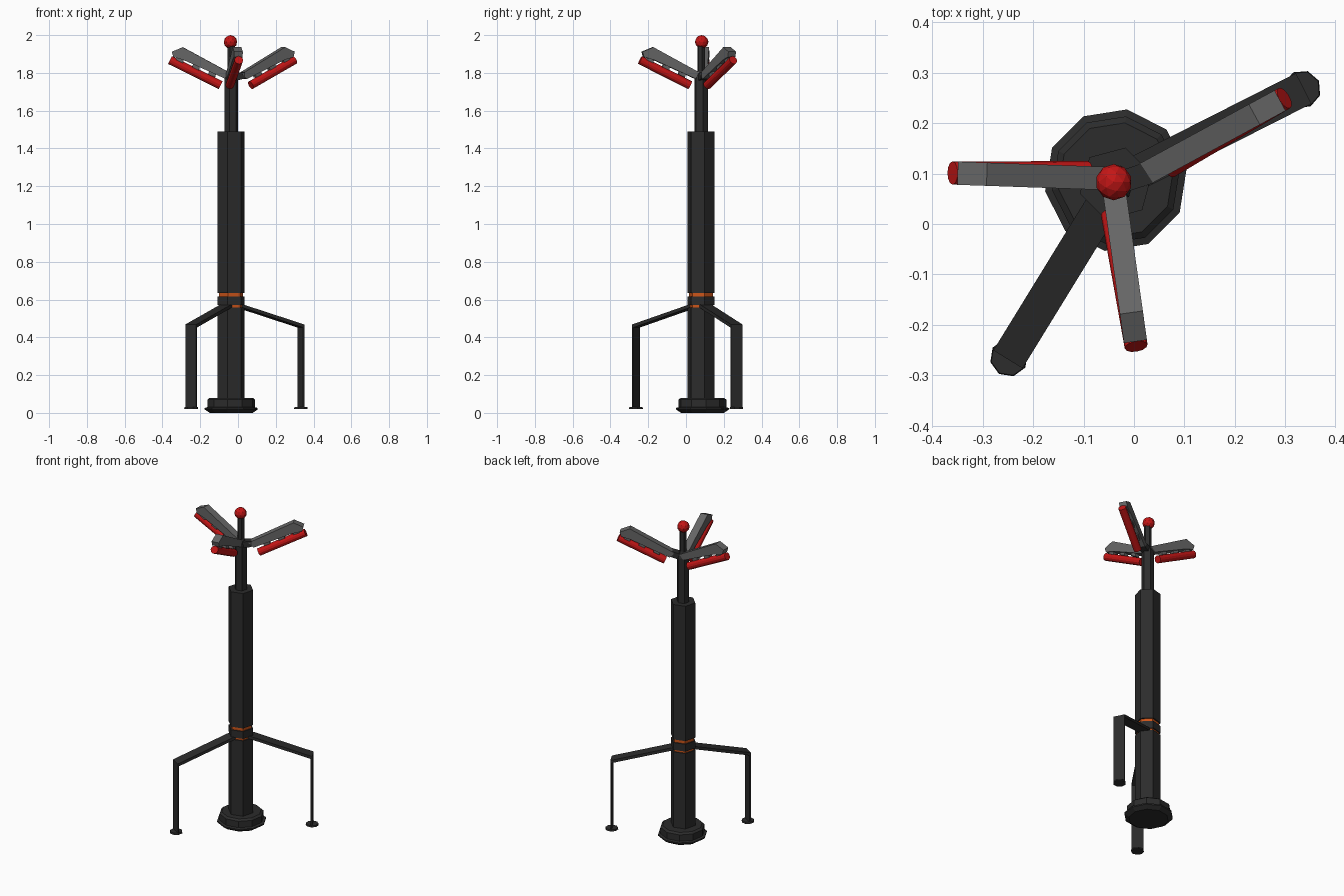
import bpy, bmesh
from math import radians, cos, sin, pi
from mathutils import Vector, Matrix

if "Cube" in bpy.data.objects:
    bpy.data.objects.remove(bpy.data.objects["Cube"])

CX, CY = -0.036, 0.08


def material(name, rgb):
    m = bpy.data.materials.new(name)
    m.diffuse_color = (*rgb, 1)
    m.use_nodes = True
    m.node_tree.nodes["Principled BSDF"].inputs["Base Color"].default_value = m.diffuse_color
    return m


DARK = material("dark_metal", (0.025, 0.025, 0.025))
GREY = material("mid_grey", (0.13, 0.13, 0.13))
RED = material("red", (0.55, 0.008, 0.008))
ORANGE = material("orange", (0.6, 0.09, 0.01))


def finish(bm, name, mat):
    bmesh.ops.recalc_face_normals(bm, faces=bm.faces)
    me = bpy.data.meshes.new(name)
    bm.to_mesh(me)
    bm.free()
    ob = bpy.data.objects.new(name, me)
    bpy.context.collection.objects.link(ob)
    me.materials.append(mat)
    return ob


def lathe(name, profile, sides, offset, mat, x=CX, y=CY):
    """Faceted stack of (radius, z) rings, capped at both ends."""
    bm = bmesh.new()
    rings = [[bm.verts.new((x + r * cos(offset + 2 * pi * i / sides),
                            y + r * sin(offset + 2 * pi * i / sides), z))
              for i in range(sides)] for r, z in profile]
    for a, b in zip(rings, rings[1:]):
        for i in range(sides):
            j = (i + 1) % sides
            bm.faces.new((a[i], a[j], b[j], b[i]))
    bm.faces.new(rings[0])
    bm.faces.new(rings[-1])
    return finish(bm, name, mat)


def prism(name, profile, width, angle, origin, mat):
    """Side profile (distance, z) extruded sideways and turned to an angle."""
    bm = bmesh.new()
    f = bm.faces.new([bm.verts.new((u, -width / 2, z)) for u, z in profile])
    ext = bmesh.ops.extrude_face_region(bm, geom=[f])["geom"]
    bmesh.ops.translate(bm, vec=(0, width, 0),
                        verts=[v for v in ext if isinstance(v, bmesh.types.BMVert)])
    bm.transform(Matrix.Translation((*origin, 0)) @ Matrix.Rotation(angle, 4, 'Z'))
    return finish(bm, name, mat)


def rod(name, a, b, r, sides, mat):
    bm = bmesh.new()
    d = b - a
    bmesh.ops.create_cone(bm, cap_ends=True, segments=sides, radius1=r, radius2=r,
                          depth=d.length)
    bm.transform(Matrix.Translation((a + b) / 2) @ d.to_track_quat('Z', 'Y').to_matrix().to_4x4())
    return finish(bm, name, mat)


# Ten-sided base and hexagonal column
HEX = radians(15)
lathe("base", [(0.115, 0), (0.142, 0.018), (0.142, 0.026), (0.128, 0.03),
               (0.128, 0.07), (0.115, 0.08)], 10, radians(9), DARK, CX, 0.087)
lathe("lower_column", [(0.074, 0.07), (0.074, 0.557)], 6, HEX, DARK)
lathe("orange_band", [(0.066, 0.54), (0.066, 0.65)], 6, HEX, ORANGE)
lathe("collar", [(0.074, 0.57), (0.074, 0.616)], 6, HEX, DARK)
lathe("upper_column", [(0.074, 0.636), (0.074, 1.49)], 6, HEX, DARK)
lathe("mast", [(0.037, 1.48), (0.037, 1.77), (0.021, 1.81), (0.021, 1.95)], 6, HEX, DARK)

# Ball on top
bm = bmesh.new()
bmesh.ops.create_icosphere(bm, subdivisions=2, radius=0.036,
                           matrix=Matrix.Translation((CX - 0.004, CY + 0.003, 1.964)))
finish(bm, "top_ball", RED)

# Two bent flat legs with round feet
for n, (fx, fy) in enumerate([(0.333, 0.267), (-0.248, -0.265)], 1):
    d = Vector((fx - CX, fy - CY))
    R, ang = d.length, Vector((1, 0)).angle_signed(d) * -1
    prism(f"leg_{n}", [(0.04, 0.578), (R + 0.004, 0.468), (R + 0.004, 0.025),
                       (R - 0.004, 0.025), (R - 0.004, 0.452), (0.04, 0.56)],
          0.068, ang, (CX, CY), DARK)
    lathe(f"foot_{n}", [(0.038, 0.02), (0.036, 0.03)], 8, ang, DARK, fx, fy)

# Three raised arms, each with a red tube below
ARMS = [(28.5, 0.019, 0.098), (178, -0.042, 0.09), (-82, -0.04, 0.072)]
for n, (deg, ox, oy) in enumerate(ARMS, 1):
    ang = radians(deg)
    out = Vector((cos(ang), sin(ang), 0))
    side = Vector((sin(ang), -cos(ang), 0))
    o = Vector((ox, oy, 0))
    prism(f"arm_{n}", [(-0.01, 1.795), (0.25, 1.936), (0.308, 1.912), (0.30, 1.884),
                       (0.245, 1.868), (0.02, 1.767)], 0.046, ang, (ox, oy), GREY)
    a = o + out * 0.05 + side * 0.01 + Vector((0, 0, 1.735))
    b = o + out * 0.318 + Vector((0, 0, 1.868))
    rod(f"red_tube_{n}", a, b, 0.023, 12, RED)
    # Small brackets between arm and tube
    for k, u in enumerate((0.07, 0.155, 0.24), 1):
        z = 1.775 + 0.45 * (u - 0.02)
        prism(f"arm_{n}_bracket_{k}", [(u, z + 0.015), (u + 0.035, z + 0.03),
                                       (u + 0.045, z - 0.005), (u + 0.01, z - 0.022)],
              0.03, ang, (ox, oy), GREY)

# Mount joining the mast to the offset arm
prism("arm_mount", [(-0.02, 1.75), (0.07, 1.77), (0.07, 1.805), (-0.02, 1.79)],
      0.044, radians(18), (CX, CY), DARK)
